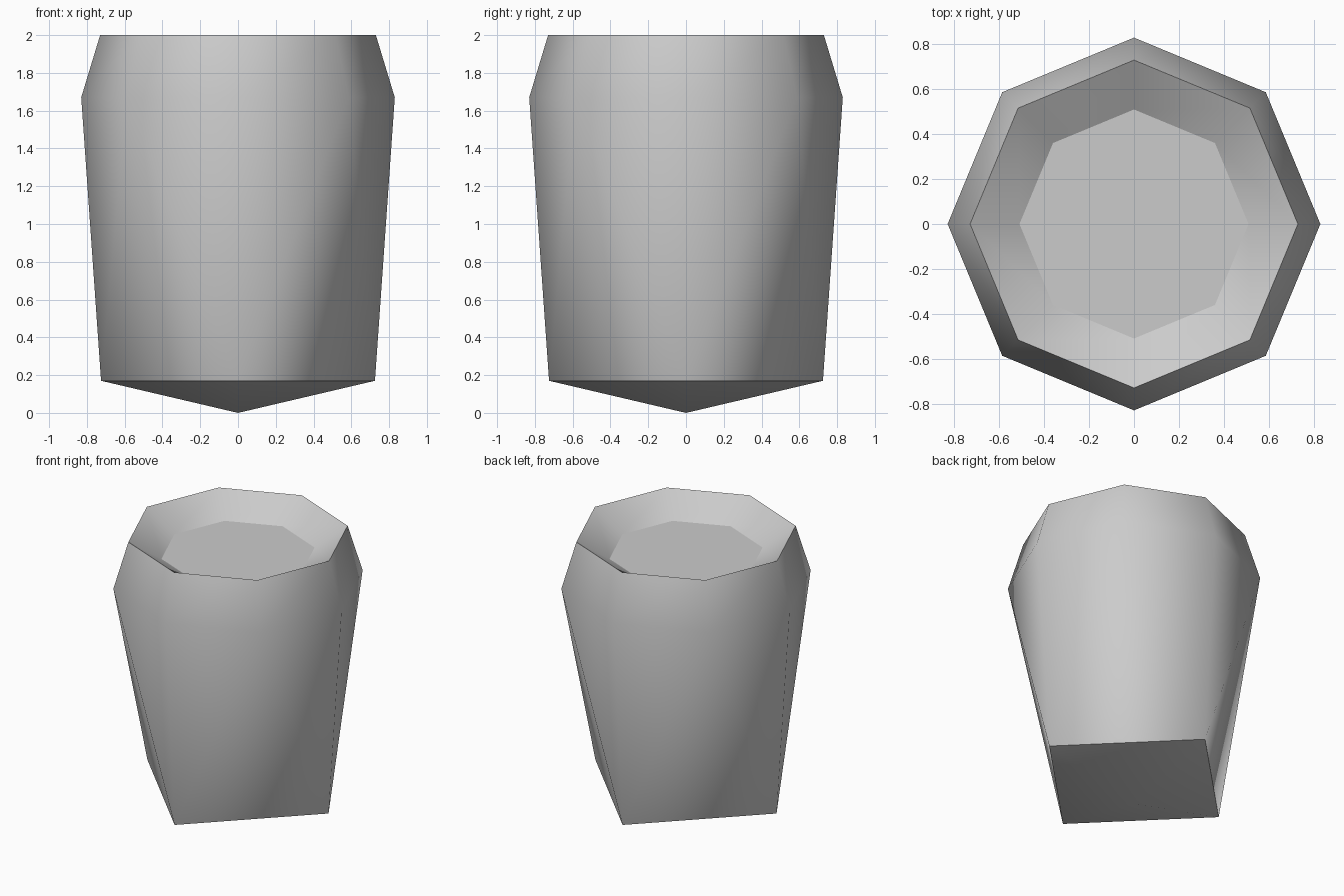
import bpy, bmesh
from math import cos, sin, tau

cube = bpy.data.objects.get("Cube")
if cube:
    bpy.data.objects.remove(cube)

grey = bpy.data.materials.new("plain_grey")
grey.use_nodes = True
colour = (0.6, 0.6, 0.6, 1)
grey.diffuse_color = colour
grey.node_tree.nodes["Principled BSDF"].inputs["Base Color"].default_value = colour

bm = bmesh.new()


def ring(radius, z, sides=8):
    return [bm.verts.new((radius * cos(tau * i / sides), radius * sin(tau * i / sides), z))
            for i in range(sides)]


def band(low, high):
    n = len(low)
    for i in range(n):
        j = (i + 1) % n
        bm.faces.new((low[i], low[j], high[j], high[i]))


def mark_sharp(loop):
    for a, b in zip(loop, loop[1:] + loop[:1]):
        bm.edges.get((a, b)).smooth = False


# Square foot, octagonal shoulder, rim and sunken floor
foot = ring(0.725, 0.17, 4)
shoulder = ring(0.83, 1.67)
rim = ring(0.73, 2.0)
floor = ring(0.51, 1.86)
tip = bm.verts.new((0, 0, 0))

# Walls from the square foot to the octagonal shoulder
for i in range(4):
    a, b = foot[i], foot[(i + 1) % 4]
    left, mid, right = (shoulder[(2 * i + k) % 8] for k in range(3))
    bm.faces.new((a, mid, left))
    bm.faces.new((a, b, mid))
    bm.faces.new((b, right, mid))
    bm.faces.new((b, a, tip))

# Tapered collar, bowl wall and bowl floor
band(shoulder, rim)
band(rim, floor)
bm.faces.new(floor)

bmesh.ops.recalc_face_normals(bm, faces=bm.faces)
for face in bm.faces:
    face.smooth = True
for loop in (foot, rim, floor):
    mark_sharp(loop)

mesh = bpy.data.meshes.new("tapered_post")
bm.to_mesh(mesh)
bm.free()
mesh.materials.append(grey)
post = bpy.data.objects.new("tapered_post", mesh)
bpy.context.collection.objects.link(post)
